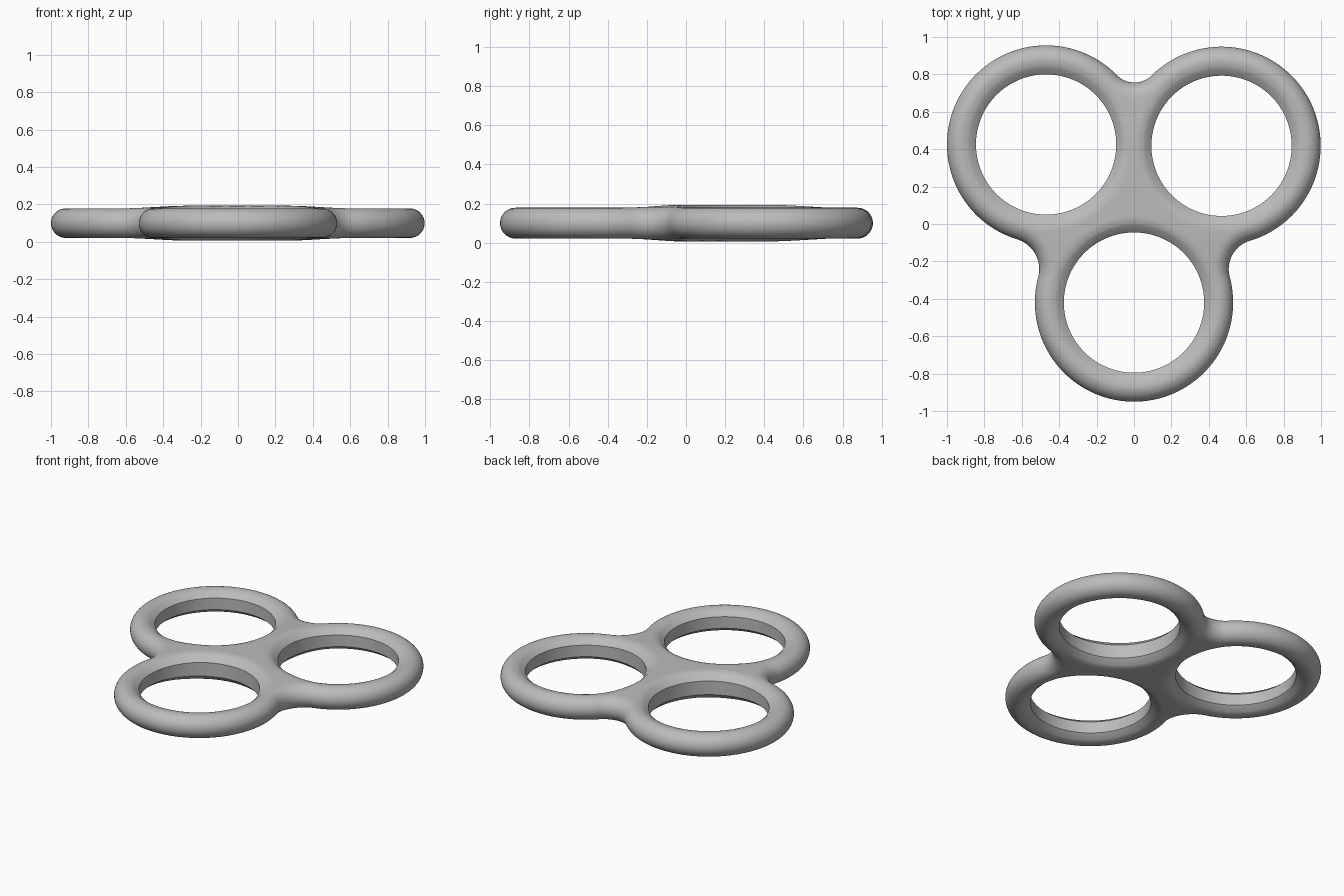
import bpy, bmesh, math
from mathutils import Vector

cube = bpy.data.objects.get("Cube")
if cube:
    bpy.data.objects.remove(cube)

CENTRES = [Vector((-0.47, 0.425)), Vector((0.468, 0.418)), Vector((0.0, -0.42))]
OUTER, BORE, CHAMFER = 0.53, 0.375, 0.41   # ring radii
HALF, ROUND = 0.079, 0.08                  # half thickness, rim rounding
MID_Z, NECK = 0.1, 0.335                   # mid height, reach of the webs


def circumcentre(a, b, c):
    u, v = b - a, c - a
    k = 2 * u.cross(v)
    return a + Vector((v.y * u.length_squared - u.y * v.length_squared,
                       u.x * v.length_squared - v.x * u.length_squared)) / k


HUB = circumcentre(*CENTRES)


def smoothstep(lo, hi, x):
    t = min(max((x - lo) / (hi - lo), 0), 1)
    return t * t * (3 - 2 * t)


def half_height(p, r, d):
    """Rounded rim outside, chamfered bore inside, gentle swell at the hub."""
    rim = math.sqrt(max(0, 1 - (1 - min(max(d, 0) / ROUND, 1)) ** 2))
    e = r - BORE
    step = CHAMFER - BORE
    if e < step:
        inner = 0.5 + 0.37 * e / step
    else:
        inner = 1 - 0.13 * (1 - min((e - step) / 0.05, 1)) ** 2
    swell = 1 + 0.18 * (1 - smoothstep(0.3, 0.65, (p - HUB).length))
    return HALF * rim * inner * swell


def web_side(c, n):
    """Rays from a ring centre towards a neighbour, from the hub to the fillet's end."""
    a = (n - c).normalized()
    half = (n - c).length / 2
    w = Vector((-a.y, a.x))
    if w.dot(HUB - (c + n) / 2) > 0:
        w = -w
    f = (half ** 2 + NECK ** 2 - OUTER ** 2) / (2 * (OUTER - NECK))
    fl = Vector((half, f + NECK))
    fillet = c + a * fl.x + w * fl.y
    start = math.atan2((HUB - c).dot(w), half)
    neck = math.atan2(NECK, half)
    end = math.atan2(fl.y, fl.x)
    rays = []
    for i in range(25):
        phi = start + (neck - start) * math.sin(i / 24 * math.pi / 2)
        rays.append((a * math.cos(phi) + w * math.sin(phi), half / math.cos(phi), fillet, f))
    for i in range(1, 13):
        phi = neck + (end - neck) * i / 12
        u = Vector((math.cos(phi), math.sin(phi)))
        b = fl.dot(u)
        reach = b - math.sqrt(max(0, b * b - fl.length_squared + f * f))
        rays.append((a * u.x + w * u.y, reach, fillet, f))
    return rays


def ring_rays(i):
    c = CENTRES[i]
    first = web_side(c, CENTRES[(i + 1) % 3])
    last = web_side(c, CENTRES[(i + 2) % 3])
    away = (c - HUB).normalized()
    side = Vector((-away.y, away.x))
    t0, t1 = (math.atan2(s[-1][0].dot(side), s[-1][0].dot(away)) for s in (first, last))
    free = []
    for k in range(1, 72):
        t = t0 + (t1 - t0) * k / 72
        free.append((away * math.cos(t) + side * math.sin(t), OUTER, None, 0))
    return first + free + last[::-1]


bm = bmesh.new()
for i, c in enumerate(CENTRES):
    columns = []
    for direction, reach, fillet, f in ring_rays(i):
        radii = [BORE] + [CHAMFER + (reach - CHAMFER) * math.sin(k / 14 * math.pi / 2)
                          for k in range(15)]
        top, bottom = [], []
        for r in radii:
            p = c + direction * r
            d = (p - fillet).length - f if fillet else OUTER - r
            h = half_height(p, r, d)
            top.append(bm.verts.new((p.x, p.y, MID_Z + h)))
            bottom.append(bm.verts.new((p.x, p.y, MID_Z - h)))
        # one strip: under face inwards, up the bore wall, top face outwards
        columns.append(bottom[::-1] + top)
    for p, q in zip(columns, columns[1:]):
        for k in range(len(p) - 1):
            bm.faces.new((p[k], p[k + 1], q[k + 1], q[k]))

# Weld rims and the seams between the three rings
bmesh.ops.remove_doubles(bm, verts=bm.verts, dist=0.0004)
bmesh.ops.recalc_face_normals(bm, faces=bm.faces)
mesh = bpy.data.meshes.new("triple_ring_frame")
bm.to_mesh(mesh)
bm.free()

frame = bpy.data.objects.new("triple_ring_frame", mesh)
bpy.context.collection.objects.link(frame)

grey = bpy.data.materials.new("plain_grey")
grey.use_nodes = True
colour = (0.5, 0.5, 0.5, 1)
grey.diffuse_color = colour
grey.node_tree.nodes["Principled BSDF"].inputs["Base Color"].default_value = colour
mesh.materials.append(grey)

bpy.ops.object.select_all(action='DESELECT')
frame.select_set(True)
bpy.context.view_layer.objects.active = frame
bpy.ops.object.shade_smooth_by_angle(angle=math.radians(35))
